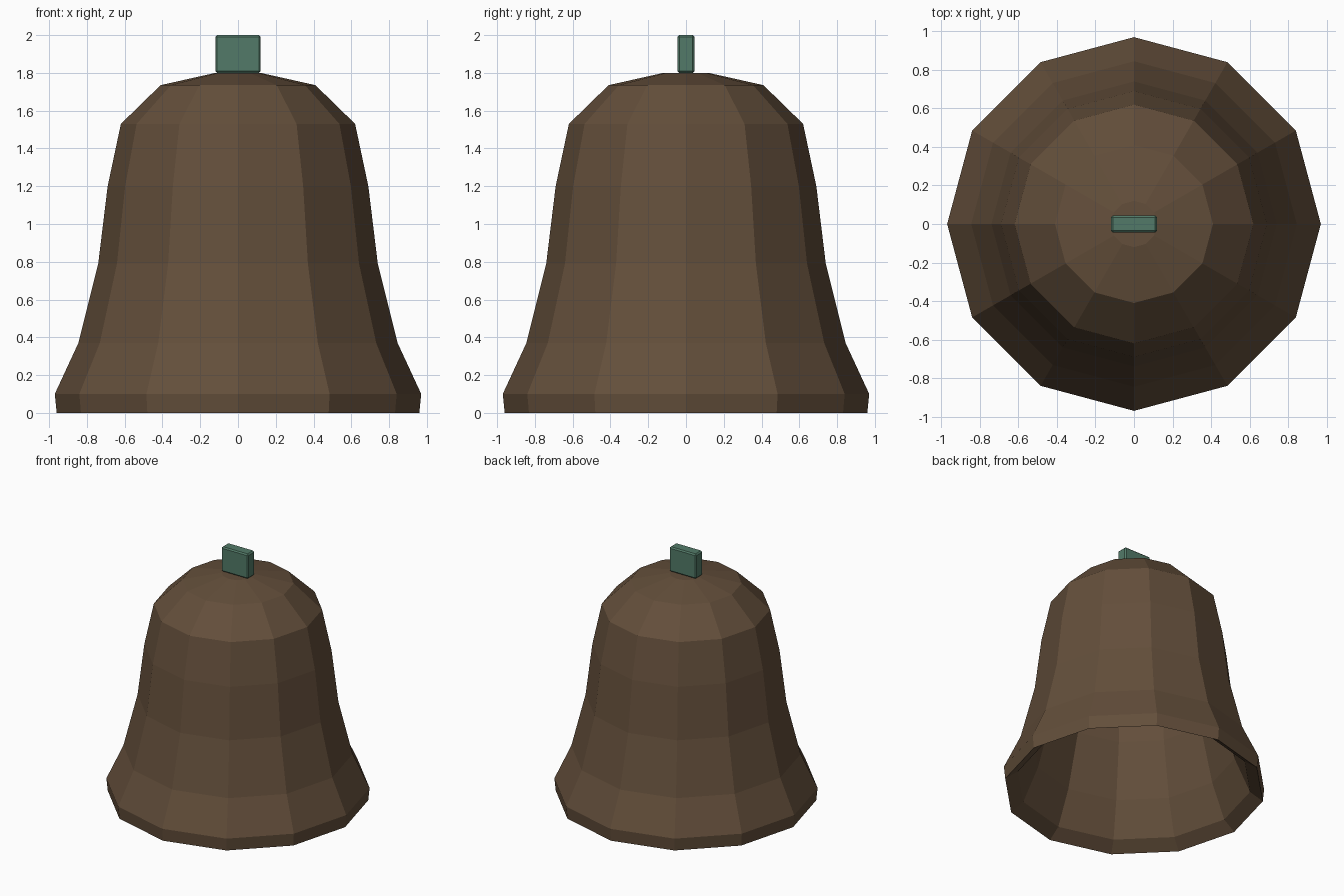
import bpy, bmesh
from math import cos, sin, pi

cube = bpy.data.objects.get("Cube")
if cube:
    bpy.data.objects.remove(cube, do_unlink=True)


def material(name, rgb):
    mat = bpy.data.materials.new(name)
    mat.use_nodes = True
    color = (*rgb, 1.0)
    mat.diffuse_color = color
    mat.node_tree.nodes["Principled BSDF"].inputs["Base Color"].default_value = color
    return mat


def add_object(name, bm, mat):
    bmesh.ops.recalc_face_normals(bm, faces=bm.faces)
    mesh = bpy.data.meshes.new(name)
    bm.to_mesh(mesh)
    bm.free()
    mesh.materials.append(mat)
    obj = bpy.data.objects.new(name, mesh)
    bpy.context.collection.objects.link(obj)
    return obj


def lathe(name, profile, sides, mat):
    """Turn a (radius, height) profile into a faceted shell, capped at both ends."""
    bm = bmesh.new()
    rings = [[bm.verts.new((r * cos(2 * pi * i / sides), r * sin(2 * pi * i / sides), z))
              for i in range(sides)] for r, z in profile]
    for low, high in zip(rings, rings[1:]):
        for i in range(sides):
            j = (i + 1) % sides
            bm.faces.new((low[i], low[j], high[j], high[i]))
    bm.faces.new(rings[0])
    bm.faces.new(rings[-1])
    return add_object(name, bm, mat)


brown = material("dark bronze brown", (0.125, 0.077, 0.043))
green = material("muted green", (0.085, 0.195, 0.138))

# Hollow bell: inner wall from the crown down to the lip, then the outer wall up
inner = [(0.10, 1.70), (0.35, 1.65), (0.52, 1.48), (0.59, 1.18),
         (0.64, 0.77), (0.75, 0.34), (0.865, 0.07)]
outer = [(0.96, 0), (0.97, 0.10), (0.845, 0.37), (0.74, 0.79),
         (0.69, 1.20), (0.62, 1.53), (0.41, 1.735), (0.12, 1.80)]
lathe("bell_body", inner + outer, 12, brown)

# Hanging block on the crown
bm = bmesh.new()
bmesh.ops.create_cube(bm, size=1)
bmesh.ops.scale(bm, vec=(0.24, 0.09, 0.20), verts=bm.verts)
bmesh.ops.translate(bm, vec=(0, 0, 1.90), verts=bm.verts)
bmesh.ops.bevel(bm, geom=bm.edges[:], offset=0.01, segments=1, affect='EDGES')
add_object("hanging_block", bm, green)
